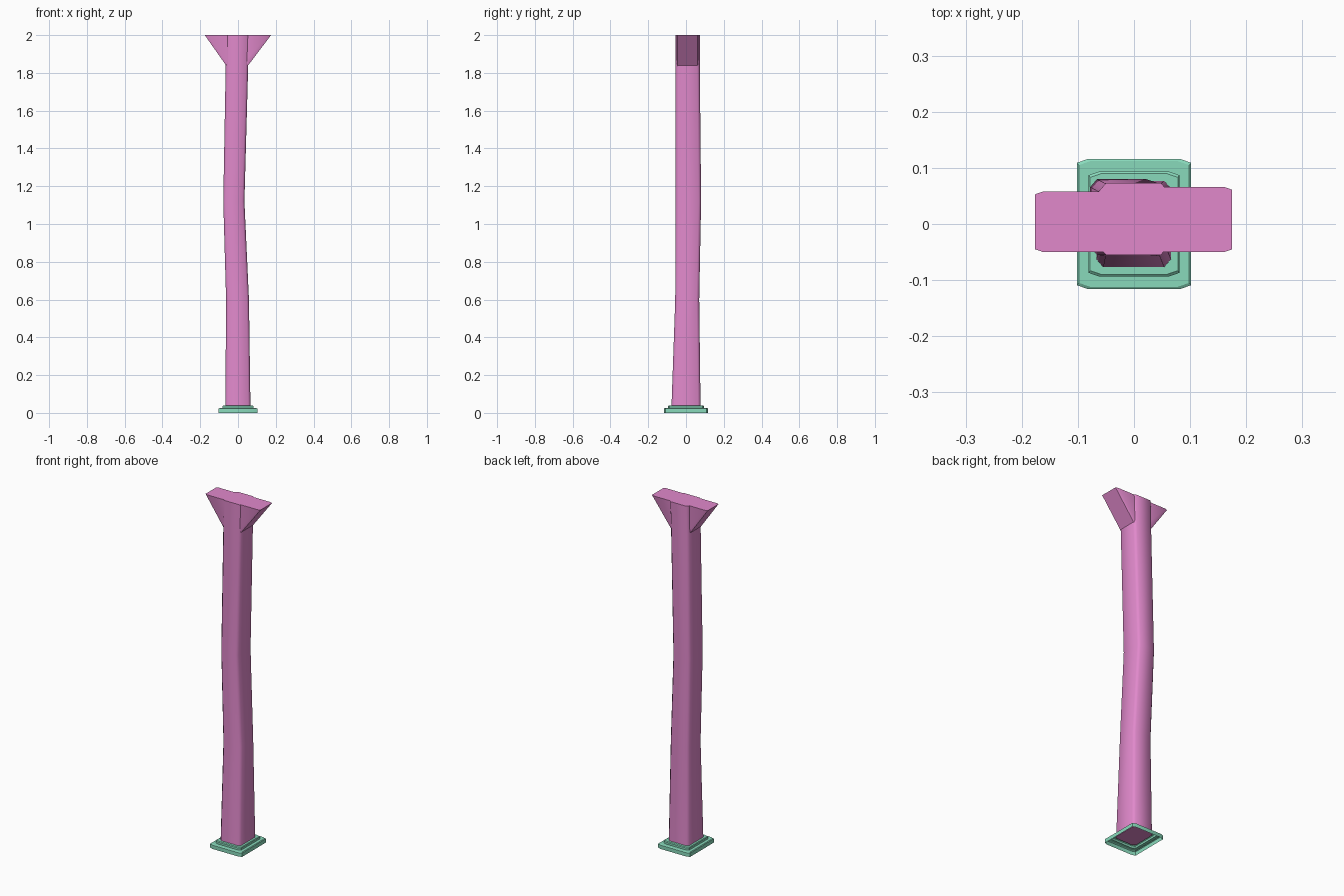
import bpy, math

if "Cube" in bpy.data.objects:
    bpy.data.objects.remove(bpy.data.objects["Cube"])


def make_mat(name, color):
    m = bpy.data.materials.new(name)
    m.diffuse_color = color
    m.use_nodes = True
    m.node_tree.nodes["Principled BSDF"].inputs["Base Color"].default_value = m.diffuse_color
    return m


def ring(z, x0, x1, y0, y1, cx, cy):
    # Rectangle with chamfered corners at height z
    return [(x0 + cx, y0, z), (x1 - cx, y0, z), (x1, y0 + cy, z), (x1, y1 - cy, z),
            (x1 - cx, y1, z), (x0 + cx, y1, z), (x0, y1 - cy, z), (x0, y0 + cy, z)]


def loft(name, rings, mat, cap_bottom=True, cap_top=True, angle=50):
    n = len(rings[0])
    verts = [p for r in rings for p in r]
    faces = []
    for k in range(len(rings) - 1):
        for i in range(n):
            j = (i + 1) % n
            faces.append((k * n + i, k * n + j, (k + 1) * n + j, (k + 1) * n + i))
    if cap_bottom:
        faces.append(tuple(reversed(range(n))))
    if cap_top:
        faces.append(tuple(range((len(rings) - 1) * n, len(rings) * n)))
    me = bpy.data.meshes.new(name)
    me.from_pydata(verts, [], faces)
    me.materials.append(mat)
    ob = bpy.data.objects.new(name, me)
    bpy.context.collection.objects.link(ob)
    bpy.ops.object.select_all(action='DESELECT')
    ob.select_set(True)
    bpy.context.view_layer.objects.active = ob
    bpy.ops.object.shade_smooth_by_angle(angle=math.radians(angle))
    return ob


wood = make_mat("post_pink", (0.75, 0.25, 0.6, 1))
teal = make_mat("collar_teal", (0.25, 0.7, 0.5, 1))

# Slightly crooked post with chamfered corners
post = [(0.03, -0.067, 0.066, -0.077, 0.077), (0.6, -0.063, 0.058, -0.057, 0.070),
        (1.12, -0.078, 0.034, -0.055, 0.080), (1.84, -0.065, 0.054, -0.055, 0.073),
        (2.0, -0.062, 0.060, -0.055, 0.073)]
loft("post", [ring(*p, 0.012, 0.014) for p in post], wood)

# Flared braces, wedge-shaped and cut flat at the top
loft("brace_right", [ring(1.835, 0.0, 0.050, -0.050, 0.066, 0.014, 0.005),
                     ring(2.0, 0.0, 0.175, -0.050, 0.066, 0.014, 0.005)], wood)
loft("brace_left", [ring(1.835, -0.060, 0.0, -0.050, 0.058, 0.014, 0.005),
                    ring(2.0, -0.176, 0.0, -0.050, 0.058, 0.014, 0.005)], wood)

# Stepped base collar, hollow underneath
steps = [(0.0, 0.102, 0.116), (0.022, 0.102, 0.116), (0.025, 0.098, 0.112),
         (0.025, 0.081, 0.094), (0.036, 0.081, 0.094), (0.040, 0.078, 0.090),
         (0.040, 0.055, 0.065)]
loft("base_collar", [ring(z, -x, x, -y, y, 0.02, 0.007) for z, x, y in steps],
     teal, cap_bottom=False, cap_top=False, angle=25)
